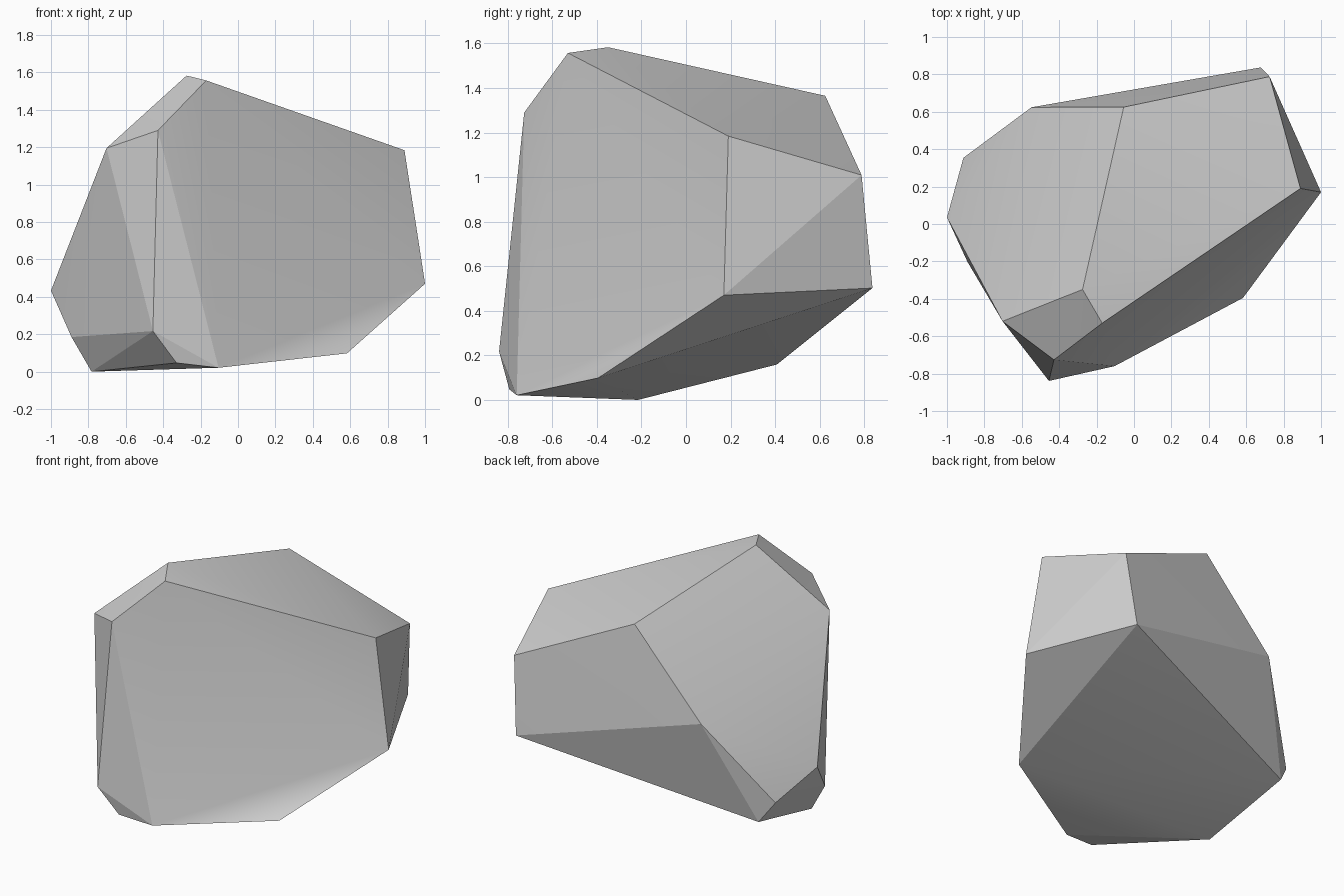
import bpy
import bmesh
import math

cube = bpy.data.objects.get("Cube")
if cube:
    bpy.data.objects.remove(cube, do_unlink=True)

# Stone colour
stone = bpy.data.materials.new("stone_grey")
stone.use_nodes = True
grey = (0.62, 0.62, 0.62, 1.0)
stone.diffuse_color = grey
stone.node_tree.nodes["Principled BSDF"].inputs["Base Color"].default_value = grey

# Corners of the front facet
front = {
    "peak": (-.17, -.53, 1.557), "shoulder": (-.428, -.726, 1.29),
    "top_left": (.89, .19, 1.184), "side_left": (1.0, .17, .47),
    "low_left": (.583, -.395, .098), "toe": (-.104, -.76, .021),
    "chin": (-.455, -.839, .217),
}
# Corners of the crown, back and foot
rest = [(-.275, -.35, 1.583), (-.703, -.52, 1.195), (-.055, .625, 1.365),
        (.725, .788, 1.009), (.677, .837, .502), (-.548, .624, .825),
        (-1.0, .035, .433), (-.912, .354, .29), (-.329, -.793, .047),
        (-.89, -.203, .185), (-.783, -.215, 0), (-.824, .408, .159)]

# Boulder: convex hull of all corners
bm = bmesh.new()
corner = {name: bm.verts.new(co) for name, co in front.items()}
for co in rest:
    bm.verts.new(co)
bmesh.ops.convex_hull(bm, input=bm.verts[:])

# Front facet: replaced by one with a shallow hollow above the lower ledge
front_verts = set(corner.values())
bmesh.ops.delete(bm, context='FACES',
                 geom=[f for f in bm.faces if set(f.verts) <= front_verts])
for names in (("shoulder", "chin", "toe"), ("shoulder", "toe", "peak"),
              ("peak", "toe", "side_left"), ("peak", "side_left", "top_left"),
              ("toe", "low_left", "side_left")):
    bm.faces.new([corner[n] for n in names])
bmesh.ops.recalc_face_normals(bm, faces=bm.faces[:])
bm.verts.index_update()
ledge = {corner["toe"].index, corner["side_left"].index}

mesh = bpy.data.meshes.new("boulder")
bm.to_mesh(mesh)
bm.free()
mesh.materials.append(stone)
boulder = bpy.data.objects.new("boulder", mesh)
bpy.context.collection.objects.link(boulder)

# Soft shading across shallow facets and the ledge, crisp main edges
bpy.ops.object.select_all(action='DESELECT')
boulder.select_set(True)
bpy.context.view_layer.objects.active = boulder
bpy.ops.object.shade_smooth_by_angle(angle=math.radians(13))
for edge in mesh.edges:
    if set(edge.vertices) == ledge:
        edge.use_edge_sharp = False
